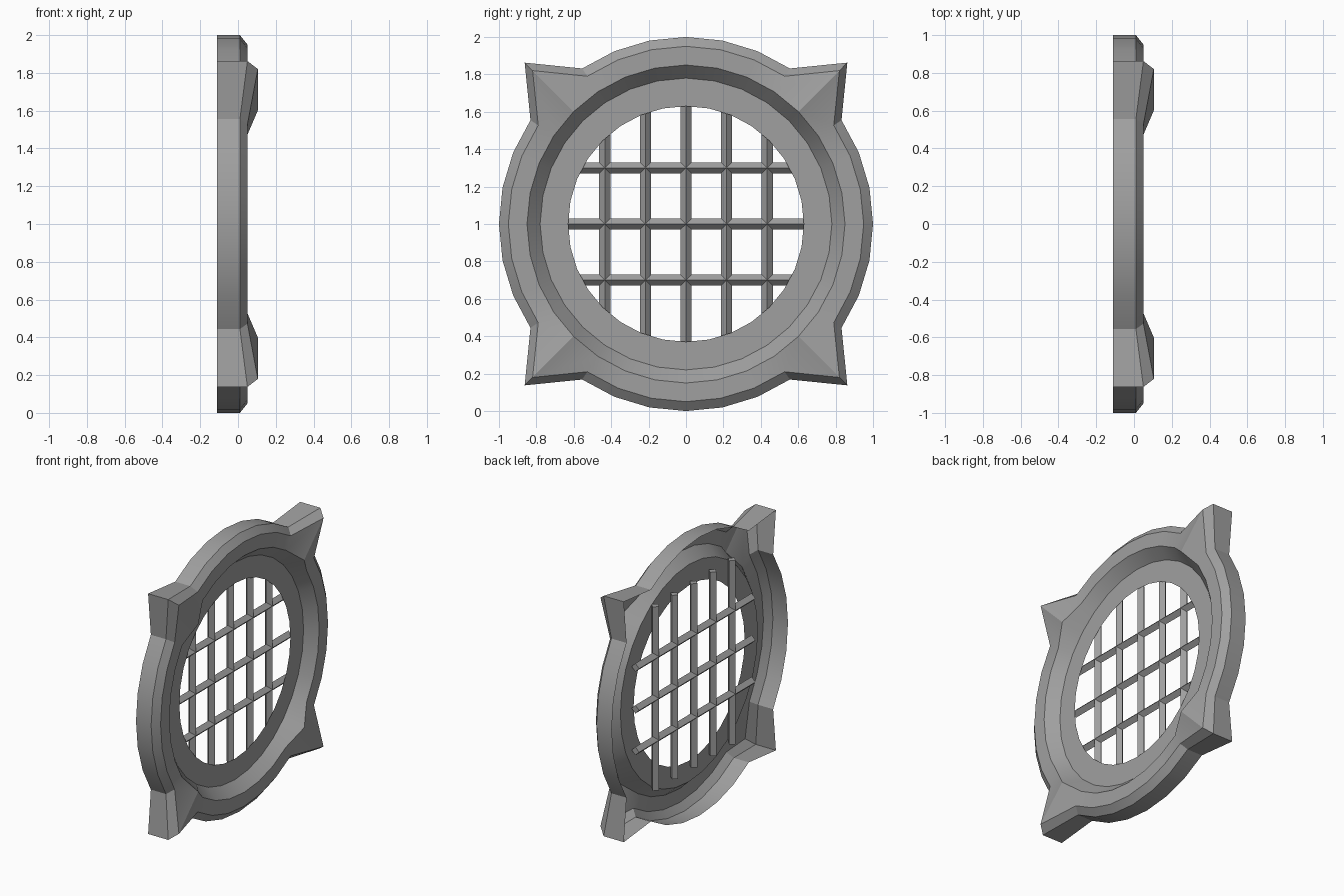
import bpy, bmesh, math
from mathutils import Matrix, Vector

cube = bpy.data.objects.get("Cube")
if cube:
    bpy.data.objects.remove(cube, do_unlink=True)

metal = bpy.data.materials.new("grey_metal")
metal.use_nodes = True
GREY = (0.35, 0.35, 0.35, 1)
metal.diffuse_color = GREY
metal.node_tree.nodes["Principled BSDF"].inputs["Base Color"].default_value = GREY


def add_object(name, bm):
    mesh = bpy.data.meshes.new(name)
    bmesh.ops.recalc_face_normals(bm, faces=bm.faces)
    bm.to_mesh(mesh)
    bm.free()
    mesh.materials.append(metal)
    obj = bpy.data.objects.new(name, mesh)
    bpy.context.collection.objects.link(obj)
    return obj


# Frame: open-backed shell swept around x, pulled out at the four diagonals
SEGMENTS = 32
round_profile = [(1.0, -0.11), (1.0, 0.01), (0.95, 0.05),
                 (0.85, 0.05), (0.78, -0.025), (0.63, -0.025)]
corner_profile = [(1.22, -0.11), (1.22, 0.05), (1.16, 0.105),
                  (0.85, 0.105), (0.78, -0.025), (0.63, -0.025)]
bm = bmesh.new()
rings = []
for i in range(SEGMENTS):
    angle = math.tau * i / SEGMENTS
    profile = corner_profile if i % 8 == 4 else round_profile
    rings.append([bm.verts.new((x, r * math.cos(angle), 1 + r * math.sin(angle)))
                  for r, x in profile])
for i, ring in enumerate(rings):
    after = rings[(i + 1) % SEGMENTS]
    for j in range(len(ring) - 1):
        bm.faces.new((ring[j], after[j], after[j + 1], ring[j + 1]))
frame = add_object("frame", bm)
bpy.ops.object.select_all(action="DESELECT")
frame.select_set(True)
bpy.context.view_layer.objects.active = frame
bpy.ops.object.shade_smooth_by_angle(angle=math.radians(30))


# Grille: diamond-section bars lying just behind the frame's inner lip
def add_bar(name, y, z, upright):
    bm = bmesh.new()
    bmesh.ops.create_cone(bm, cap_ends=True, segments=4, radius1=0.03,
                          radius2=0.03, depth=1.32)
    # Keep the section's points on the x axis
    if abs(max(v.co.x for v in bm.verts) - 0.03) > 0.001:
        bm.transform(Matrix.Rotation(math.pi / 4, 4, "Z"))
    if not upright:
        bm.transform(Matrix.Rotation(math.pi / 2, 4, "X"))
    bm.transform(Matrix.Translation(Vector((-0.06, y, z))))
    add_object(name, bm)


for i in range(-2, 3):
    add_bar(f"upright_bar_{i + 3}", i * 0.217, 1, True)
for i in range(-1, 2):
    add_bar(f"cross_bar_{i + 2}", 0, 1 + i * 0.3, False)
